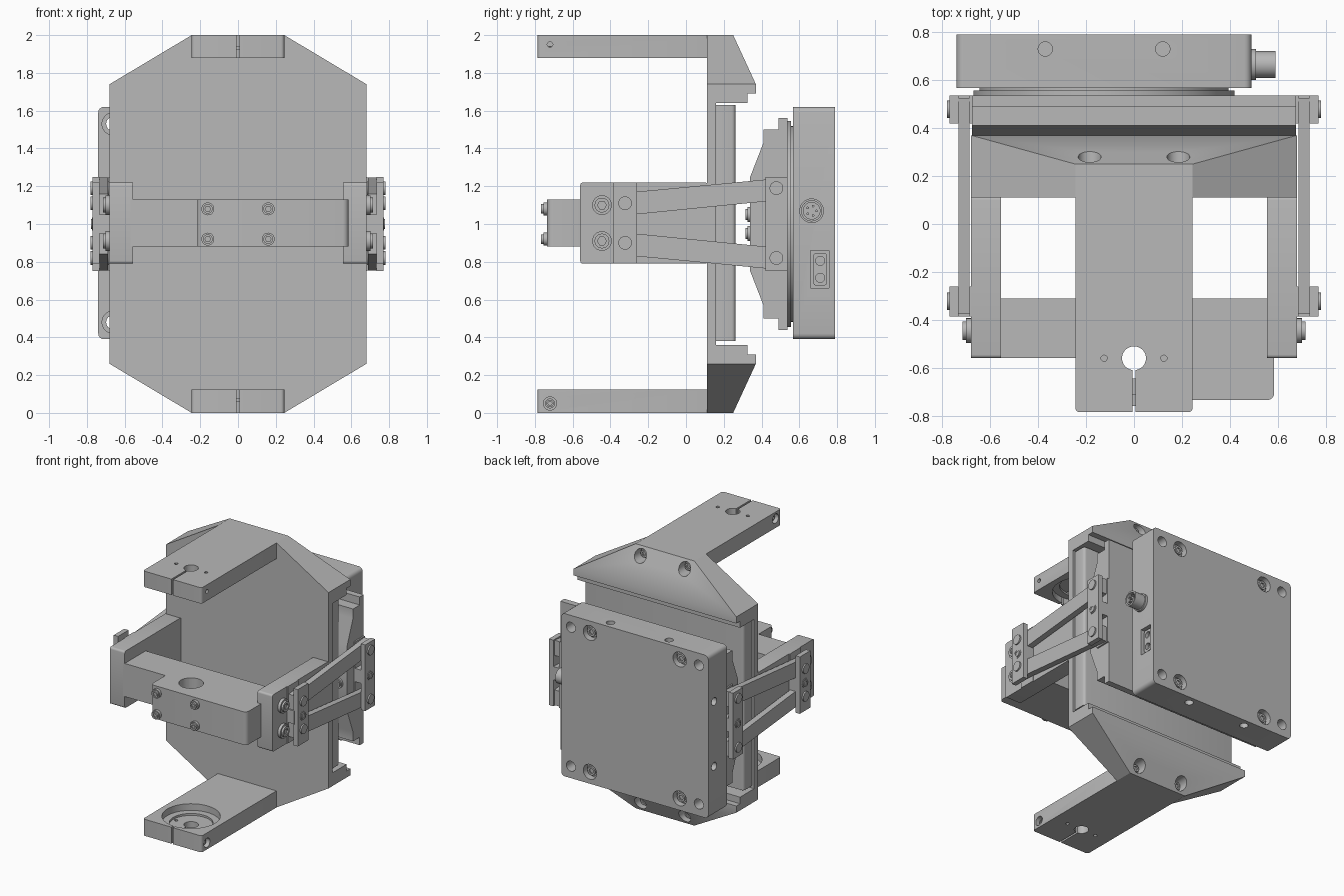
import bpy, bmesh, math
from mathutils import Vector

if "Cube" in bpy.data.objects:
    bpy.data.objects.remove(bpy.data.objects["Cube"])

GREY = (0.48, 0.48, 0.48, 1)
metal = bpy.data.materials.new("machined_grey")
metal.use_nodes = True
metal.diffuse_color = GREY
metal.node_tree.nodes["Principled BSDF"].inputs["Base Color"].default_value = GREY


def prism(name, pts, axis, a, b):
    """Extrude a 2D outline from a to b along an axis."""
    place = {"x": lambda u, v, t: (t, u, v),
             "y": lambda u, v, t: (u, t, v),
             "z": lambda u, v, t: (u, v, t)}[axis]
    bm = bmesh.new()
    low, high = ([bm.verts.new(place(u, v, t)) for u, v in pts] for t in (a, b))
    bm.faces.new(low)
    bm.faces.new(high)
    n = len(pts)
    for i in range(n):
        j = (i + 1) % n
        bm.faces.new((low[i], low[j], high[j], high[i]))
    bmesh.ops.recalc_face_normals(bm, faces=bm.faces)
    mesh = bpy.data.meshes.new(name)
    bm.to_mesh(mesh)
    bm.free()
    mesh.materials.append(metal)
    ob = bpy.data.objects.new(name, mesh)
    bpy.context.collection.objects.link(ob)
    return ob


def rect(u0, u1, v0, v1, r=0):
    """Rectangle outline, with rounded corners if r is set."""
    if not r:
        return [(u0, v0), (u1, v0), (u1, v1), (u0, v1)]
    corners = [(u1 - r, v1 - r), (u0 + r, v1 - r), (u0 + r, v0 + r), (u1 - r, v0 + r)]
    return [(cu + r * math.cos(t), cv + r * math.sin(t))
            for k, (cu, cv) in enumerate(corners)
            for t in [(k + s / 4) * math.pi / 2 for s in range(5)]]


def box(name, x, y, z):
    return prism(name, rect(*x, *y), "z", *z)


def cyl(name, u, v, r, axis, a, b, n=32):
    ring = [(u + r * math.cos(i * math.tau / n), v + r * math.sin(i * math.tau / n))
            for i in range(n)]
    return prism(name, ring, axis, a, b)


def cut(ob, *tools, op="DIFFERENCE"):
    for tool in tools:
        mod = ob.modifiers.new("cut", "BOOLEAN")
        mod.operation, mod.solver, mod.object = op, "EXACT", tool
        bpy.context.view_layer.objects.active = ob
        bpy.ops.object.modifier_apply(modifier=mod.name)
        bpy.data.objects.remove(tool)


def bolt(name, u, v, r, axis, base, top):
    """Round head with a hex socket, facing from base towards top."""
    d = top - base
    head = cyl(name, u, v, r, axis, base, base + d * 0.6, 24)
    cap = cyl(name + "_cap", u, v, r * 0.75, axis, base + d * 0.6, top, 24)
    cut(cap, cyl("hex", u, v, r * 0.45, axis, base + d * 0.7, top + d, 6))
    return head


def flip(pts, on):
    return [(u, 2 - v) if on else (u, v) for u, v in pts]


octagon = [(0.245, 2), (0.68, 1.74), (0.68, 0.26), (0.245, 0),
           (-0.245, 0), (-0.68, 0.26), (-0.68, 1.74), (-0.245, 2)]

# Main octagonal plate and the panel behind it
prism("main_plate", octagon, "y", 0.11, 0.158)
prism("rear_panel", rect(-0.665, 0.665, 0.15, 0.262, 0.02), "z", 0.38, 1.63)

# Sloped end blocks and long arms, top and bottom
head_profile = [(0.11, 2), (0.25, 2), (0.37, 1.74), (0.37, 1.69),
                (0.325, 1.69), (0.325, 1.64), (0.11, 1.64)]
for end, low in (("top", False), ("bottom", True)):
    block = prism(end + "_end_block", flip(head_profile, low), "x", -0.7, 0.7)
    cut(block, prism("tool", octagon, "y", 0, 0.5), op="INTERSECT")
    hz = 0.065 if low else 1.935
    for x in (-0.185, 0.185):
        cut(block, cyl("tool", x, hz, 0.048, "y", 0.2, 0.5))
        bolt(end + "_block_bolt", x, hz, 0.036, "y", 0.2, 0.24)

    z0, z1 = (0, 0.125) if low else (1.88, 2)
    arm = prism(end + "_arm", rect(-0.245, 0.245, -0.785, 0.13, 0.018), "z", z0, z1)
    recess = (0.06, 0.3) if low else (1.7, 1.94)
    cut(arm, cyl("tool", 0, -0.56, 0.2, "z", *recess, 48),
        cyl("tool", 0, -0.56, 0.05, "z", -1, 3),
        box("tool", (-0.007, 0.007), (-1, -0.56), (-1, 3)))
    for x in (-0.125, 0.125):
        cut(arm, cyl("tool", x, -0.56, 0.013, "z", -1, 3, 12))
    # Clamp screw in the arm tip
    cz = 0.05 if low else 1.95
    cut(arm, cyl("tool", -0.72, cz, 0.015, "x", 0.1, 0.3, 16),
        cyl("tool", -0.72, cz, 0.035, "x", *((0.2, 0.3) if low else (-0.3, -0.2)), 24))
    if low:
        bolt("clamp_screw", -0.72, cz, 0.026, "x", 0.19, 0.225)
    else:
        bolt("clamp_screw", -0.72, cz, 0.026, "x", -0.19, -0.225)
    # Ring seated in the arm recess
    mid = (0.06, 0.075) if low else (1.925, 1.94)
    ring = cyl(end + "_bearing_ring", 0, -0.56, 0.2, "z", *mid, 48)
    cut(ring, cyl("tool", 0, -0.56, 0.15, "z", -1, 3))

# Yoke: cross bar with an offset front block and two side arms
bar = box("cross_bar", (-0.57, 0.57), (-0.56, -0.31), (0.88, 1.13))
block = prism("front_block", rect(-0.215, 0.585, -0.735, -0.5, 0.03), "z", 0.88, 1.13)
cut(bar, block, op="UNION")
cut(bar, cyl("tool", 0, -0.56, 0.085, "z", 0, 2))
for x in (-0.16, 0.16):
    for z in (0.92, 1.08):
        bolt("front_bolt", x, z, 0.034, "y", -0.735, -0.768)

for side, s in (("left", 1), ("right", -1)):
    prism(side + "_yoke_arm", rect(-0.56, 0.115, 0.79, 1.22, 0.015), "x", s * 0.555, s * 0.68)
    for z in (0.91, 1.1):
        bolt(side + "_yoke_bolt", -0.445, z, 0.052, "x", s * 0.68, s * 0.716)

    # Pivot brackets: outer and inner cheeks, spacer and pins
    for where, y0, y1, z0, z1, pins in (("front", -0.385, -0.26, 0.79, 1.22, (0.9, 1.11)),
                                        ("rear", 0.42, 0.537, 0.75, 1.25, (0.82, 1.19))):
        name = side + "_" + where
        prism(name + "_outer_cheek", rect(y0, y1, z0, z1), "x", s * 0.733, s * 0.77)
        prism(name + "_inner_cheek", rect(y0, y1, z0, z1), "x", s * 0.65, s * 0.686)
        prism(name + "_spacer", rect(y0, y1, 0.95, 1.05), "x", s * 0.68, s * 0.74)
        yc = (y0 + y1) / 2
        for z in pins:
            cyl(name + "_pin", yc, z, 0.036, "x", s * 0.67, s * 0.781, 24)
        bolt(name + "_bolt", yc, 1.0, 0.034, "x", s * 0.765, s * 0.779)

    # Two diverging link bars
    link = [(-0.375, 1.04), (-0.375, 1.16), (0.525, 1.245), (0.525, 1.13)]
    for end, low in (("upper", False), ("lower", True)):
        prism(side + "_" + end + "_link", flip(link, low), "x", s * 0.687, s * 0.732)

# Stepped rocker carrier
half = [(0.537, 1.56), (0.49, 1.56), (0.49, 1.5), (0.41, 1.5), (0.41, 1.43), (0.34, 1.25)]
carrier = prism("carrier", half + flip(half[::-1], True), "x", -0.675, 0.675)
for s in (1, -1):
    for z in (0.95, 1.05):
        bolt("carrier_bolt", s * 0.6, z, 0.04, "y", 0.34, 0.315)

# Round turntable
cyl("turntable_lower", -0.125, 1.0, 0.545, "y", 0.53, 0.556, 96)
cyl("turntable_upper", -0.125, 1.0, 0.52, "y", 0.55, 0.57, 96)

# Rear housing with its holes
housing = prism("housing", rect(-0.74, 0.49, 0.39, 1.62, 0.03), "y", 0.567, 0.79)
for z in (0.48, 1.53):
    for x in (-0.66, 0.41):
        cut(housing, cyl("tool", x, z, 0.038, "y", 0, 1, 24),
            cyl("tool", x, z, 0.06, "y", 0.5, 0.62, 24))
    for x in (-0.5, 0.25):
        cut(housing, cyl("tool", x, z, 0.056, "y", 0.74, 1))
        bolt("housing_bolt", x, z, 0.042, "y", 0.74, 0.775)
for x in (-0.37, 0.12):
    for span in ((0.3, 0.45), (1.56, 1.7)):
        cut(housing, cyl("tool", x, 0.73, 0.03, "z", *span, 20))
for z in (0.76, 1.25):
    cut(housing, cyl("tool", 0.72, z, 0.03, "x", -0.8, -0.68, 20))

# Rectangular socket on the housing side
cut(housing, prism("tool", rect(0.66, 0.758, 0.66, 0.86), "x", 0.44, 0.6))
plug = prism("socket_insert", rect(0.675, 0.745, 0.675, 0.845, 0.012), "x", 0.43, 0.475)
for z in (0.715, 0.805):
    cut(plug, cyl("tool", 0.71, z, 0.024, "x", 0.45, 0.6, 20))

# Round connector
cyl("connector_flange", 0.665, 1.07, 0.065, "x", 0.48, 0.508)
barrel = cyl("connector_barrel", 0.665, 1.07, 0.056, "x", 0.5, 0.59)
cut(barrel, cyl("tool", 0.665, 1.07, 0.044, "x", 0.555, 0.7))
for k in range(5):
    t = k * math.tau / 5
    cyl("connector_pin", 0.665 + 0.026 * math.cos(t), 1.07 + 0.026 * math.sin(t),
        0.007, "x", 0.55, 0.582, 10)

# Smooth round walls, keep machined edges crisp
bpy.ops.object.select_all(action="DESELECT")
for ob in bpy.context.collection.objects:
    if ob.type == "MESH":
        ob.select_set(True)
        bpy.context.view_layer.objects.active = ob
bpy.ops.object.shade_smooth_by_angle(angle=math.radians(30))
